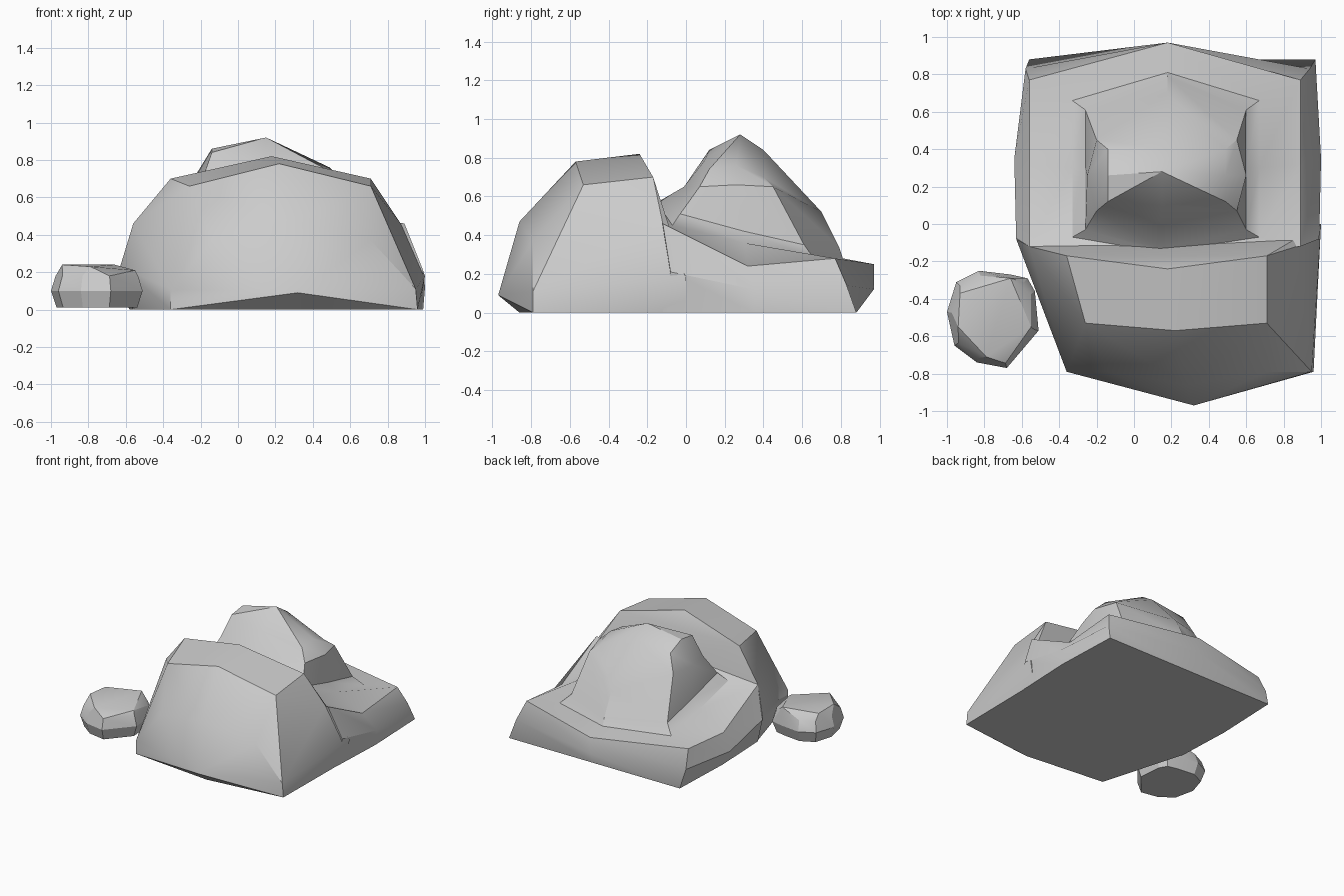
import bpy, bmesh
from mathutils import Vector

if "Cube" in bpy.data.objects:
    bpy.data.objects.remove(bpy.data.objects["Cube"])


def finish(bm, name, angle):
    bmesh.ops.recalc_face_normals(bm, faces=bm.faces)
    me = bpy.data.meshes.new(name)
    bm.to_mesh(me)
    bm.free()
    ob = bpy.data.objects.new(name, me)
    bpy.context.collection.objects.link(ob)
    bpy.ops.object.select_all(action='DESELECT')
    ob.select_set(True)
    bpy.context.view_layer.objects.active = ob
    bpy.ops.object.shade_smooth_by_angle(angle=angle)
    return ob


def hull(name, pts, angle=0.5):
    bm = bmesh.new()
    for p in pts:
        bm.verts.new(p)
    res = bmesh.ops.convex_hull(bm, input=bm.verts)
    loose = [v for v in bm.verts if not v.link_faces]
    bmesh.ops.delete(bm, geom=loose, context='VERTS')
    bmesh.ops.dissolve_limit(bm, angle_limit=0.05, verts=bm.verts, edges=bm.edges)
    return finish(bm, name, angle)


# Front boulder: broad faceted hump with an overhanging foot
hull("front_boulder", [
    (-.36, -.79, 0), (.32, -.86, 0), (.96, -.79, 0), (-.56, -.1, 0), (.97, 0, 0),
    (-.36, -.79, .11), (.32, -.97, .09), (.95, -.79, .11),
    (-.14, -.79, .37), (.28, -.86, .47), (.71, -.79, .37),
    (-.26, -.53, .66), (.22, -.57, .78), (.71, -.53, .66),
    (-.36, -.17, .70), (.18, -.24, .82), (.71, -.17, .70),
    (-.56, -.12, .46), (.87, -.12, .46), (-.63, -.08, .23), (1.0, 0, .18)])

# Back boulder: half rings (front, front left, left, back left, back),
# mirrored across an axis x, with an optional height drop on the right
rings = [
    (.205, 0, [(.2, -.12, 0), (-.56, -.12, 0), (-.58, .35, 0), (-.56, .88, 0), (.2, .88, 0)]),
    (.18, 0, [(.18, -.12, .2), (-.63, -.08, .21), (-.64, .35, .12), (-.58, .83, .14), (.18, .97, .12)]),
    (.165, 0, [(.17, -.2, .58), (-.56, -.12, .46), (-.56, .32, .24), (-.56, .77, .28), (.18, .97, .25)]),
    (.17, 0, [(.14, -.15, .57), (-.33, -.07, .45), (-.33, .30, .36), (-.33, .66, .28), (.18, .81, .28)]),
    (.17, 0, [(.14, -.13, .58), (-.26, -.03, .51), (-.26, .30, .42), (-.26, .61, .35), (.18, .79, .34)]),
    (.175, .02, [(.14, -.01, .65), (-.20, .07, .67), (-.25, .26, .68), (-.20, .45, .67), (.18, .70, .52)]),
    (.175, .10, [(.15, .10, .79), (-.14, .12, .84), (-.14, .26, .86), (-.14, .40, .80), (.16, .40, .84)]),
]
bm = bmesh.new()
loops = []
for axis, drop, half in rings:
    pts = half + [(2 * axis - x, y, z - drop) for x, y, z in half[3:0:-1]]
    loops.append([bm.verts.new(p) for p in pts])
for a, b in zip(loops, loops[1:]):
    for i in range(8):
        j = (i + 1) % 8
        bm.faces.new((a[i], a[j], b[j], b[i]))
bm.faces.new(loops[0])
tip = bm.verts.new((.15, .28, .92))
for i in range(8):
    bm.faces.new((loops[-1][i], loops[-1][(i + 1) % 8], tip))
finish(bm, "back_boulder", 0.5)

# Small stone beside the front left corner: scaled outlines wrapped in a hull
outline = [(-.83, -.25), (-.66, -.27), (-.57, -.29), (-.53, -.36), (-.53, -.5), (-.51, -.57),
           (-.68, -.77), (-.84, -.74), (-.96, -.65), (-1, -.47), (-.95, -.31)]
c = Vector((-.75, -.51))
pts = []
for s, z in ((.88, .01), (1, .10), (.9, .18)):
    for p in outline:
        q = c + (Vector(p) - c) * s
        pts.append((q.x, q.y, z))
pts += [(-.94, -.55, .24), (-.66, -.29, .24), (-.55, -.55, .21), (-.79, -.71, .23), (-.93, -.37, .23)]
hull("small_stone", pts, 0.4)
